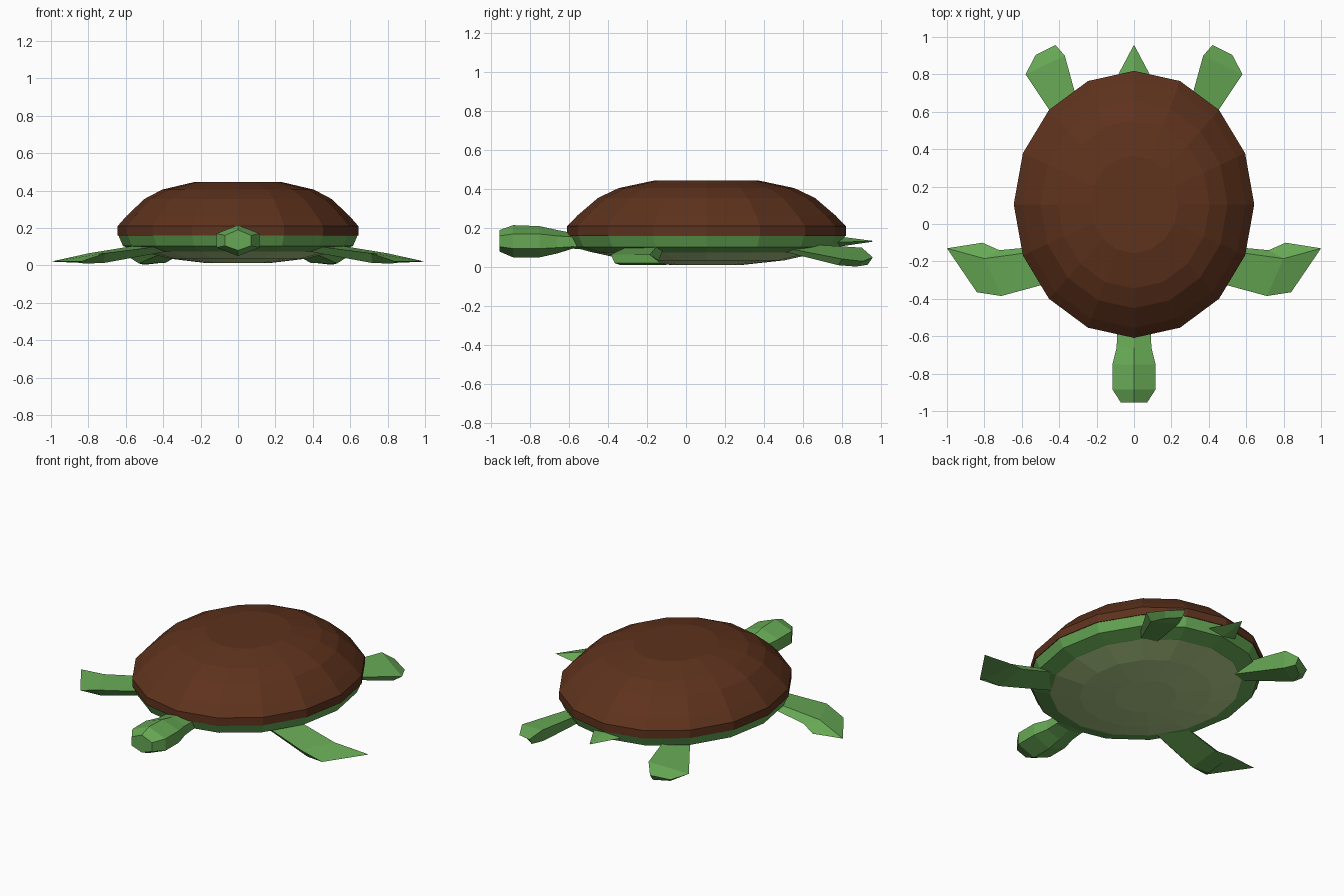
import bpy, bmesh
from math import cos, sin, pi

cube = bpy.data.objects.get("Cube")
if cube:
    bpy.data.objects.remove(cube)


def material(name, rgb):
    m = bpy.data.materials.new(name)
    m.use_nodes = True
    m.diffuse_color = (*rgb, 1)
    node = next(n for n in m.node_tree.nodes if n.type == 'BSDF_PRINCIPLED')
    node.inputs["Base Color"].default_value = (*rgb, 1)
    node.inputs["Roughness"].default_value = 0.8
    return m


brown = material("shell brown", (0.112, 0.032, 0.012))
green = material("skin green", (0.135, 0.395, 0.09))
olive = material("belly olive", (0.46, 0.63, 0.26))


def loft(name, rings, mat, mirror=False):
    """Join rings of equal point count with quads and cap both ends."""
    bm = bmesh.new()
    loops = [[bm.verts.new(p) for p in ring] for ring in rings]
    n = len(loops[0])
    for a, b in zip(loops, loops[1:]):
        for i in range(n):
            j = (i + 1) % n
            bm.faces.new((a[i], a[j], b[j], b[i]))
    bm.faces.new(loops[0])
    bm.faces.new(loops[-1])
    bmesh.ops.recalc_face_normals(bm, faces=bm.faces)
    mesh = bpy.data.meshes.new(name)
    bm.to_mesh(mesh)
    bm.free()
    mesh.materials.append(mat)
    obj = bpy.data.objects.new(name, mesh)
    bpy.context.collection.objects.link(obj)
    if mirror:
        obj.modifiers.new("Mirror", 'MIRROR').use_mirror_merge = False


def oval(r, z, sides=16):
    """Ring of the slightly long body oval, r being the half width."""
    return [(r * cos(2 * pi * i / sides), 0.105 + r * 1.11 * sin(2 * pi * i / sides), z)
            for i in range(sides)]


def hexagon(y, half, top, high, low, bottom):
    return [(0, y, top), (half, y, high), (half, y, low),
            (0, y, bottom), (-half, y, low), (-half, y, high)]


# Domed shell with a short upright rim
loft("shell", [oval(r, z) for r, z in
     [(0.643, 0.16), (0.643, 0.21), (0.595, 0.265), (0.5, 0.355), (0.405, 0.405), (0.235, 0.445)]], brown)

# Body band under the shell, and the belly plate
loft("body", [oval(r, z) for r, z in [(0.64, 0.162), (0.615, 0.103), (0.525, 0.075)]], green)
loft("belly", [oval(r, z) for r, z in [(0.525, 0.076), (0.36, 0.035), (0.17, 0.012)]], olive)

# Head and neck
loft("head", [hexagon(*s) for s in [
    (-0.4, 0.09, 0.16, 0.15, 0.09, 0.08),
    (-0.58, 0.09, 0.175, 0.155, 0.105, 0.095),
    (-0.66, 0.093, 0.19, 0.16, 0.1, 0.07),
    (-0.75, 0.115, 0.21, 0.17, 0.095, 0.05),
    (-0.885, 0.115, 0.215, 0.17, 0.095, 0.05),
    (-0.955, 0.07, 0.19, 0.16, 0.105, 0.08)]], green)

# Front flippers
loft("front_flippers", [
    [(0.36, -0.29, 0.11), (0.4, -0.13, 0.13), (0.4, -0.11, 0.11), (0.36, -0.26, 0.078)],
    [(0.71, -0.385, 0.065), (0.8, -0.185, 0.064), (0.72, -0.14, 0.035), (0.72, -0.34, 0.012)],
    [(0.84, -0.365, 0.02), (1, -0.13, 0.02), (0.81, -0.1, 0.012), (0.83, -0.33, 0.01)]],
    green, True)

# Rear flippers, high on the inner edge
loft("rear_flippers", [
    [(0.26, 0.5, 0.125), (0.38, 0.5, 0.1), (0.37, 0.5, 0.08), (0.27, 0.5, 0.08)],
    [(0.37, 0.9, 0.1), (0.58, 0.8, 0.042), (0.53, 0.78, 0.01), (0.39, 0.86, 0.012)],
    [(0.42, 0.957, 0.05), (0.525, 0.905, 0.03), (0.5, 0.87, 0.003), (0.42, 0.93, 0.012)]],
    green, True)

# Tail tapering to a point
loft("tail", [
    [(0, 0.6, 0.18), (0.19, 0.6, 0.125), (0, 0.6, 0.078), (-0.19, 0.6, 0.125)],
    [(0, 0.955, 0.135), (0.003, 0.953, 0.132), (0, 0.953, 0.13), (-0.003, 0.953, 0.132)]], green)
